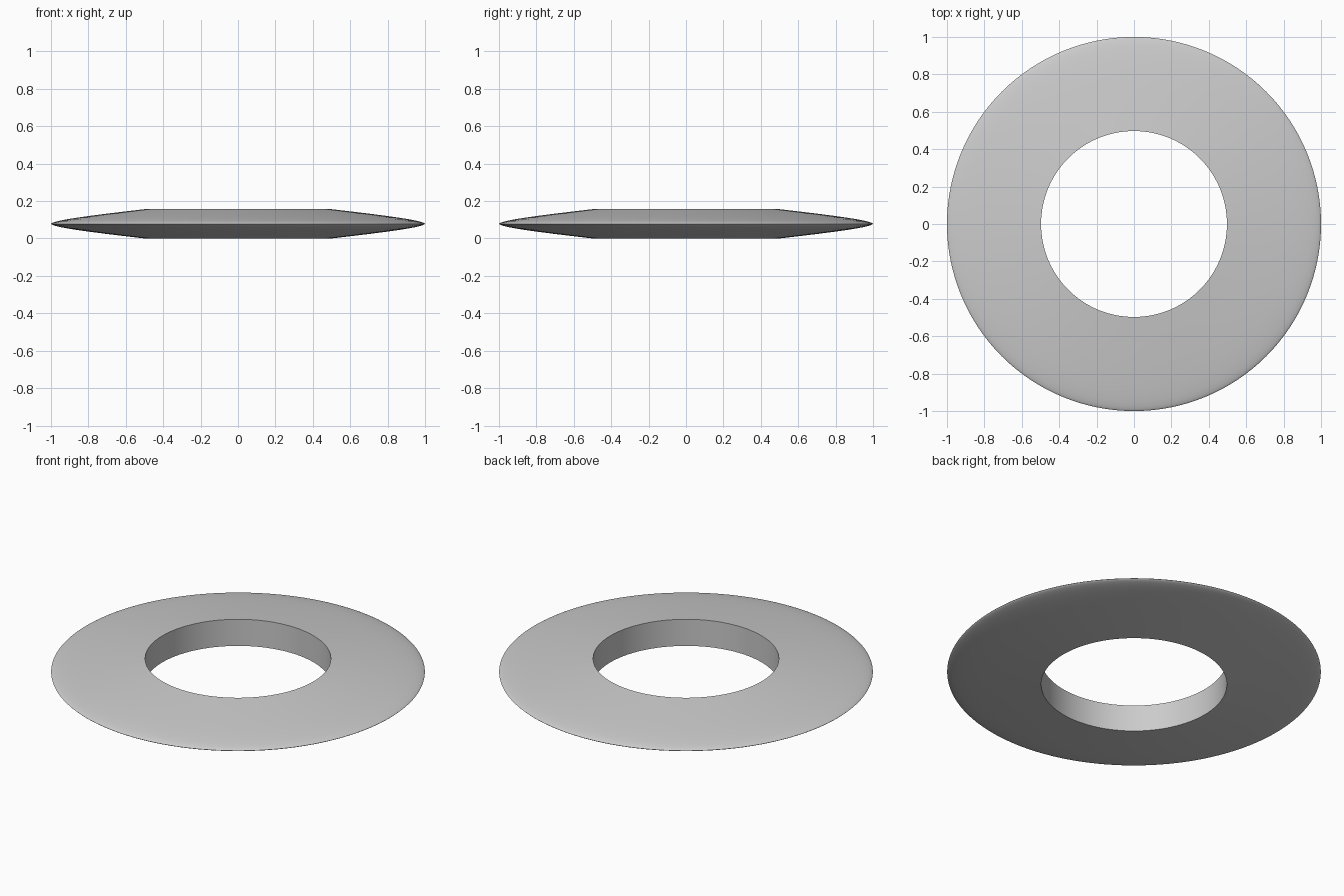
import bpy, bmesh, math

if "Cube" in bpy.data.objects:
    bpy.data.objects.remove(bpy.data.objects["Cube"])

SEGMENTS = 128
MID = 0.0785          # half thickness at the hole
INNER = 0.497

# Upper half profile (radius, height above the mid plane), tapering to a rounded rim
upper = [(INNER, MID), (0.6, 0.0665), (0.7, 0.0545), (0.8, 0.0415), (0.86, 0.033),
         (0.91, 0.025), (0.95, 0.0175), (0.975, 0.0115), (0.99, 0.0065), (0.997, 0.003)]
profile = upper + [(1.0, 0.0)] + [(r, -h) for r, h in reversed(upper)]

# Ring: revolve the closed profile around z
bm = bmesh.new()
rings = []
for i in range(SEGMENTS):
    a = 2 * math.pi * i / SEGMENTS
    rings.append([bm.verts.new((r * math.cos(a), r * math.sin(a), MID + h)) for r, h in profile])
n = len(profile)
for i in range(SEGMENTS):
    cur, nxt = rings[i], rings[(i + 1) % SEGMENTS]
    for j in range(n):
        k = (j + 1) % n
        bm.faces.new((cur[j], cur[k], nxt[k], nxt[j]))
bmesh.ops.recalc_face_normals(bm, faces=bm.faces)
mesh = bpy.data.meshes.new("tapered_ring")
bm.to_mesh(mesh)
bm.free()
ring = bpy.data.objects.new("tapered_ring", mesh)
bpy.context.collection.objects.link(ring)

# Smooth the taper and rim, keep the hole edges sharp
bpy.context.view_layer.objects.active = ring
ring.select_set(True)
bpy.ops.object.shade_smooth_by_angle(angle=math.radians(50))
